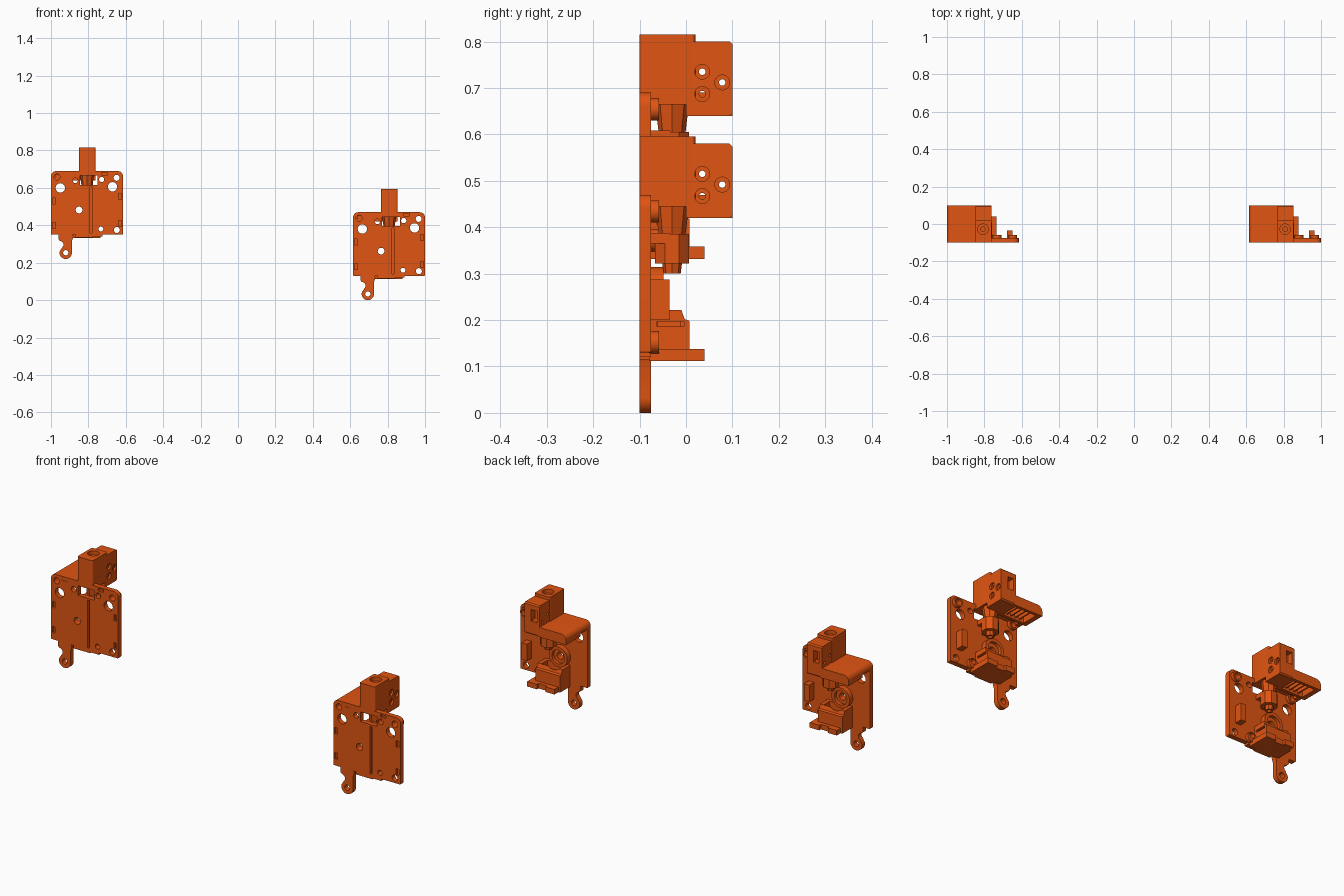
import bpy, bmesh, math
from mathutils import Vector

if "Cube" in bpy.data.objects:
    bpy.data.objects.remove(bpy.data.objects["Cube"])

COPY_SHIFT = Vector((-1.615, 0, 0.22))
mat = bpy.data.materials.new("orange_plastic")
mat.diffuse_color = (0.75, 0.09, 0.006, 1)
mat.use_nodes = True
mat.node_tree.nodes["Principled BSDF"].inputs["Base Color"].default_value = mat.diffuse_color
parts = []


def mesh_object(name, bm):
    bmesh.ops.recalc_face_normals(bm, faces=bm.faces)
    me = bpy.data.meshes.new(name)
    bm.to_mesh(me)
    bm.free()
    ob = bpy.data.objects.new(name, me)
    bpy.context.collection.objects.link(ob)
    return ob


def prism(name, pts, axis, lo, hi):
    """Extrude a 2D outline along an axis (outline uses the other two axes in order)."""
    def place(p, h):
        v = list(p)
        v.insert("xyz".index(axis), h)
        return v
    bm = bmesh.new()
    a = [bm.verts.new(place(p, lo)) for p in pts]
    b = [bm.verts.new(place(p, hi)) for p in pts]
    bm.faces.new(a)
    bm.faces.new(b)
    for i in range(len(pts)):
        j = (i + 1) % len(pts)
        bm.faces.new((a[i], a[j], b[j], b[i]))
    return mesh_object(name, bm)


def arc(cx, cy, r, a0, a1, n=8):
    return [(cx + r * math.cos(math.radians(a0 + (a1 - a0) * i / n)),
             cy + r * math.sin(math.radians(a0 + (a1 - a0) * i / n))) for i in range(n + 1)]


def round_rect(x0, x1, y0, y1, radii):
    """Corner radii: bottom-left, bottom-right, top-right, top-left."""
    pts = []
    for r, sx, sy, a in zip(radii, (0, 1, 1, 0), (0, 0, 1, 1), (180, 270, 0, 90)):
        x, y = (x1 if sx else x0), (y1 if sy else y0)
        pts += arc(x + (-r if sx else r), y + (-r if sy else r), r, a, a + 90) if r else [(x, y)]
    return pts


def box(name, x0, x1, y0, y1, z0, z1):
    return prism(name, [(x0, y0), (x1, y0), (x1, y1), (x0, y1)], "z", z0, z1)


def rod(name, axis, u, v, r, lo, hi, n=32):
    return prism(name, arc(u, v, r, 0, 360 - 360 / n, n - 1), axis, lo, hi)


def finish(ob, cutters=()):
    """Cut the helpers away, bake the result and register the part."""
    for c in cutters:
        c.hide_render = True
        m = ob.modifiers.new("cut", "BOOLEAN")
        m.object, m.operation, m.solver = c, "DIFFERENCE", "EXACT"
    bpy.context.view_layer.update()
    me = bpy.data.meshes.new_from_object(ob.evaluated_get(bpy.context.evaluated_depsgraph_get()))
    ob.modifiers.clear()
    ob.data = me
    for c in cutters:
        bpy.data.objects.remove(c)
    ob.data.materials.clear()
    ob.data.materials.append(mat)
    parts.append(ob)


# Front plate with screw holes, column window, seam groove and edge slots
plate = prism("front_plate", round_rect(0.615, 1, 0.13, 0.47, (0.004, 0.004, 0.028, 0.028)), "y", -0.1, -0.075)
cuts = [rod("cutter", "y", x, z, r, -0.2, 0.0) for x, z, r in (
    (0.647, 0.438, 0.016), (0.665, 0.38, 0.025), (0.944, 0.386, 0.025), (0.966, 0.434, 0.016),
    (0.967, 0.155, 0.016), (0.765, 0.262, 0.018), (0.882, 0.160, 0.013))]
cuts.append(box("cutter", 0.77, 0.865, -0.2, 0, 0.395, 0.445))
cuts.append(rod("cutter", "y", 0.745, 0.42, 0.014, -0.2, 0))
cuts.append(rod("cutter", "y", 0.886, 0.425, 0.014, -0.2, 0))
cuts.append(box("cutter", 0.824, 0.835, -0.2, -0.085, 0.12, 0.385))
for x, z, w, h in ((0.631, 0.18, 0.016, 0.032), (0.631, 0.31, 0.016, 0.032), (0.983, 0.19, 0.016, 0.032),
                   (0.983, 0.335, 0.016, 0.032), (0.695, 0.456, 0.032, 0.014), (0.9, 0.456, 0.032, 0.014)):
    cuts.append(box("cutter", x - w / 2, x + w / 2, -0.2, -0.088, z - h / 2, z + h / 2))
finish(plate, cuts)

# Rim rings around the two upper corner holes on the back
for side, x, z in (("left", 0.647, 0.438), ("right", 0.966, 0.434)):
    finish(rod("corner_boss_" + side, "y", x, z, 0.024, -0.08, -0.058),
           [rod("cutter", "y", x, z, 0.016, -0.2, 0)])

# Hanging tab with eyelet
tab = [(0.725, 0.14), (0.655, 0.14), (0.655, 0.122)] + arc(0.669, 0.11, 0.014, 180, 240, 4)
tab += arc(0.663, 0.077, 0.019, 70, -50, 8) + arc(0.694, 0.033, 0.033, 165, 360, 20) + [(0.727, 0.095), (0.735, 0.12)]
finish(prism("hanging_tab", tab, "y", -0.1, -0.075), [rod("cutter", "y", 0.694, 0.033, 0.014, -0.2, 0)])

# Small lips under the plate
finish(box("lower_lip", 0.745, 0.84, -0.1, -0.075, 0.115, 0.14))
finish(box("lower_lip_side", 0.84, 0.89, -0.1, -0.075, 0.12, 0.14),
       [rod("cutter", "y", 0.882, 0.16, 0.013, -0.2, 0)])

# Tower with feed hole
tower = prism("feed_tower", round_rect(0.765, 0.853, -0.1, 0.02, (0.008,) * 4), "z", 0.445, 0.595)
finish(tower, [rod("cutter", "z", 0.808, -0.028, 0.028, 0.575, 0.7),
               rod("cutter", "z", 0.808, -0.028, 0.012, 0.4, 0.7)])

# Rear screw block with counterbored holes and a nut pocket
block = prism("screw_block", [(0, 0.42), (0.094, 0.42), (0.1, 0.426), (0.1, 0.574), (0.094, 0.58), (0, 0.58)],
              "x", 0.768, 0.853)
cuts = []
for y, z in ((0.035, 0.515), (0.035, 0.467), (0.078, 0.492)):
    cuts += [rod("cutter", "x", y, z, 0.016, 0.843, 0.9), rod("cutter", "x", y, z, 0.007, 0.7, 0.9, 20)]
cuts.append(box("cutter", 0.783, 0.815, 0.07, 0.2, 0.49, 0.55))
finish(block, cuts)

# Roof shelf with rolled outer edge, hollow ribbed underside
shelf = prism("roof_shelf", round_rect(0.615, 0.78, 0.42, 0.47, (0, 0, 0, 0.028)), "y", -0.1, 0.1)
finish(shelf, [box("cutter", 0.64, 0.76, 0.0, 0.085, 0.3, 0.452),
               box("cutter", 0.64, 0.79, -0.2, -0.015, 0.3, 0.45),
               box("cutter", 0.6, 0.65, -0.2, -0.015, 0.3, 0.435),
               rod("cutter", "y", 0.647, 0.438, 0.016, -0.2, -0.06)])
for i in range(4):
    x = 0.661 + i * 0.024
    finish(box("shelf_rib_%d" % i, x, x + 0.007, -0.005, 0.09, 0.43, 0.456))

# Tapered feed column under the tower
column = rod("feed_column", "z", 0.808, -0.03, 0.037, 0.30, 0.45, 8)
bpy.context.view_layer.update()
for v in column.data.vertices:
    if v.co.z < 0.31:
        v.co.x = 0.808 + (v.co.x - 0.808) * 0.5
        v.co.y = -0.03 + (v.co.y + 0.03) * 0.5
finish(column, [rod("cutter", "z", 0.808, -0.03, 0.01, 0.2, 0.4)])
finish(prism("column_collar", arc(0.808, -0.03, 0.04, 22.5, 337.5, 7), "z", 0.322, 0.385))
finish(box("window_ledge", 0.775, 0.845, -0.08, -0.035, 0.365, 0.388))

# Bearing ring around the shaft hole
finish(rod("bearing_ring", "y", 0.765, 0.262, 0.052, -0.08, -0.048, 48),
       [rod("cutter", "y", 0.765, 0.262, 0.036, -0.065, 0, 48), rod("cutter", "y", 0.765, 0.262, 0.018, -0.2, 0)])

# Side stop block
finish(box("side_stop", 0.935, 0.965, -0.08, -0.036, 0.2, 0.287))

# Lower holder: box with a slot and an open channel
holder = prism("lower_holder", [(-0.08, 0.112), (0.008, 0.112), (0.008, 0.198), (-0.003, 0.202),
                                (-0.01, 0.222), (-0.08, 0.222)], "x", 0.715, 0.855)
finish(holder, [rod("cutter", "y", 0.765, 0.262, 0.05, -0.078, 0.1, 48),
                box("cutter", 0.735, 0.835, -0.06, -0.012, 0.15, 0.3),
                box("cutter", 0.83, 0.9, -0.062, -0.004, 0.186, 0.197)])

# Bottom tray with notched rear edge
finish(box("bottom_tray", 0.725, 0.88, -0.08, 0.04, 0.112, 0.138),
       [box("cutter", 0.775, 0.825, 0.027, 0.1, 0.1, 0.2),
        rod("cutter", "z", 0.8, -0.02, 0.02, 0.0, 0.3)])
finish(rod("lower_boss", "y", 0.882, 0.152, 0.024, -0.08, -0.058),
       [rod("cutter", "y", 0.882, 0.16, 0.013, -0.2, 0)])

# Second identical bracket, further left and higher
for ob in list(parts):
    twin = bpy.data.objects.new(ob.name + "_left", ob.data)
    twin.location = COPY_SHIFT
    bpy.context.collection.objects.link(twin)

# Smooth the curved faces, keep hard edges
bpy.ops.object.select_all(action="DESELECT")
for ob in parts:
    ob.select_set(True)
bpy.context.view_layer.objects.active = parts[0]
try:
    bpy.ops.object.shade_smooth_by_angle(angle=math.radians(30))
except RuntimeError:
    pass
